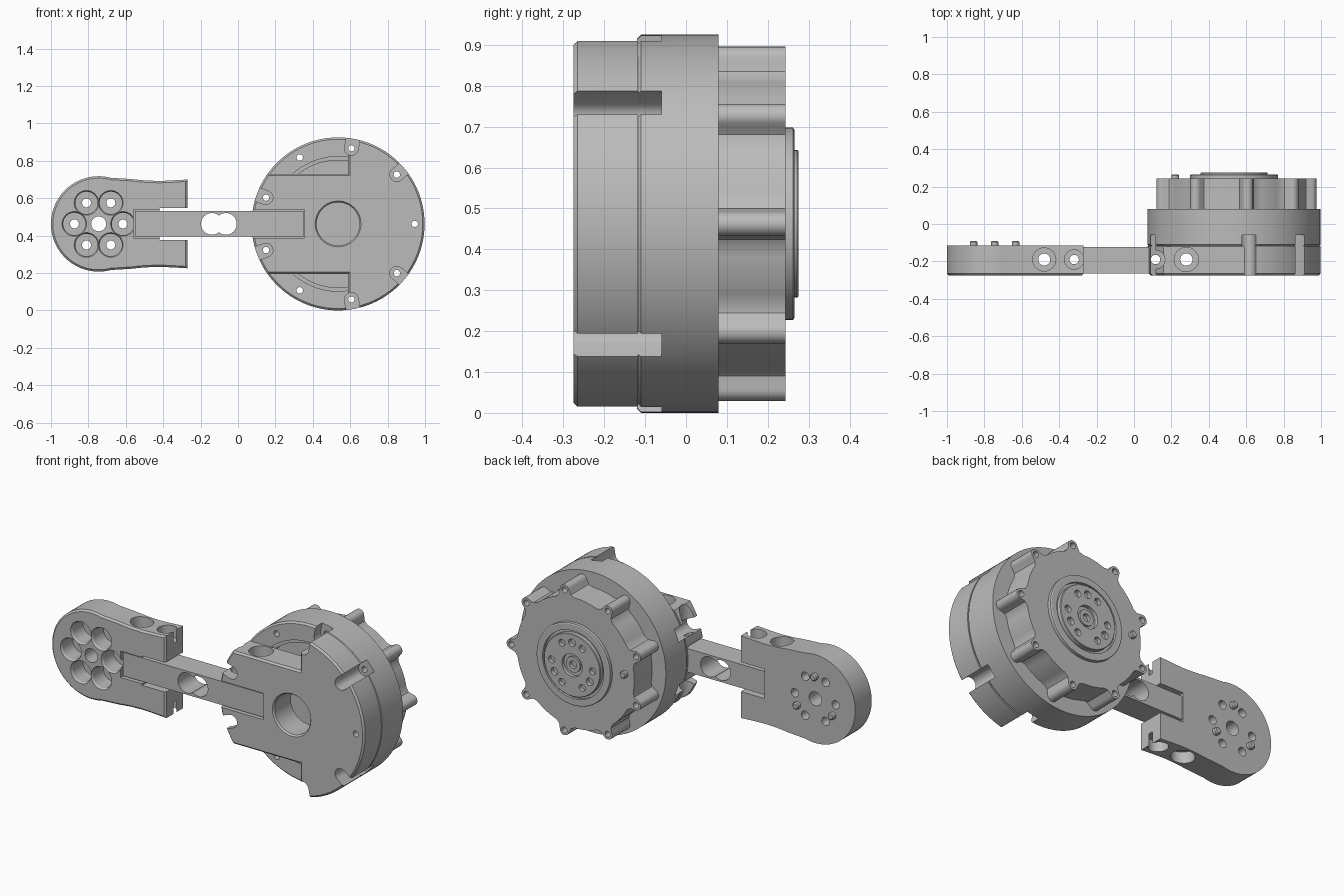
import bpy, bmesh, math
from math import cos, sin, radians, pi
from mathutils import Vector, Matrix

if "Cube" in bpy.data.objects:
    bpy.data.objects.remove(bpy.data.objects["Cube"])

C = 0.4625                      # height of the long axis
HX, PX = 0.535, -0.745          # housing and paddle centres
R = 0.4625                      # housing radius
BOLT = 0.41                     # housing bolt circle
SIDE_Y = -0.19                  # depth of the cross-drilled holes

grey = bpy.data.materials.new("machined_grey")
grey.use_nodes = True
grey.diffuse_color = (0.5, 0.5, 0.5, 1)
grey.node_tree.nodes["Principled BSDF"].inputs["Base Color"].default_value = (0.5, 0.5, 0.5, 1)

parts, cutters = [], []


def finish(bm, name, cutter=False):
    bmesh.ops.recalc_face_normals(bm, faces=bm.faces)
    mesh = bpy.data.meshes.new(name)
    bm.to_mesh(mesh)
    bm.free()
    ob = bpy.data.objects.new(name, mesh)
    bpy.context.scene.collection.objects.link(ob)
    ob.hide_render = cutter
    if cutter:
        cutters.append(ob)
    else:
        mesh.materials.append(grey)
        parts.append(ob)
    return ob


def turned(name, profile, x, z=C, axis="y", n=32, cutter=False):
    """Revolve (radius, distance) pairs; the axis runs along y, or along z at the side hole depth."""
    bm = bmesh.new()
    rings = []
    for r, d in profile:
        ring = []
        for i in range(n):
            a, b = r * cos(2 * pi * i / n), r * sin(2 * pi * i / n)
            co = (x + a, d, z + b) if axis == "y" else (x + a, SIDE_Y + b, z + d)
            ring.append(bm.verts.new(co))
        rings.append(ring)
    for lo, hi in zip(rings, rings[1:]):
        for i in range(n):
            j = (i + 1) % n
            bm.faces.new((lo[i], lo[j], hi[j], hi[i]))
    bm.faces.new(rings[0])
    bm.faces.new(rings[-1])
    return finish(bm, name, cutter)


def prism(name, outline, y0, y1, chamfer=0.0, cutter=False):
    """Extrude an x-z outline along y, with an optional chamfer on the front rim."""
    bm = bmesh.new()
    front = bm.faces.new([bm.verts.new((x, y0, z)) for x, z in outline])
    rim = list(front.edges)
    geo = bmesh.ops.extrude_face_region(bm, geom=[front], use_keep_orig=True)["geom"]
    bmesh.ops.translate(bm, vec=(0, y1 - y0, 0),
                        verts=[v for v in geo if isinstance(v, bmesh.types.BMVert)])
    bmesh.ops.recalc_face_normals(bm, faces=bm.faces)
    if chamfer:
        bmesh.ops.bevel(bm, geom=rim, offset=chamfer, segments=1, affect="EDGES")
    return finish(bm, name, cutter)


def rect(x0, x1, half):
    return [(x0, C - half), (x1, C - half), (x1, C + half), (x0, C + half)]


def arc(cx, r, a0, a1, n):
    return [(cx + r * cos(radians(a0 + (a1 - a0) * i / n)),
             C + r * sin(radians(a0 + (a1 - a0) * i / n))) for i in range(n + 1)]


def polar(cx, r, deg):
    return cx + r * cos(radians(deg)), C + r * sin(radians(deg))


def drill(r, x, z, y0, y1, n=20):
    return turned("drill", [(r, y0), (r, y1)], x, z, n=n, cutter=True)


def cut(target, tools):
    for tool in tools:
        mod = target.modifiers.new("cut", "BOOLEAN")
        mod.operation, mod.solver, mod.object = "DIFFERENCE", "EXACT", tool


# Housing: rear shell with a stepped round pocket
shell = turned("housing_shell", [(0.34, -0.05), (0.34, -0.10), (0.36, -0.10), (0.36, -0.12),
                                 (R - 0.01, -0.12), (R, -0.11), (R, 0.08)], HX, n=96)

# Housing: front plate, full round on one side and flat-sided on the other
flat, step_x = 0.268, 0.588
outline = arc(HX, R, -83.4, 83.4, 48) + [(step_x, C + flat)]
outline += arc(HX, R, 144.6, 215.4, 20) + [(step_x, C - flat)]
plate = prism("housing_front_plate", outline, -0.275, -0.118, 0.01)

# Rear cover with nine bolt bosses
outline = []
for k in range(9):
    a = radians(40 * k)
    local = [(0.385, -0.038)]
    local += [(BOLT + 0.03 * cos(radians(t)), 0.03 * sin(radians(t))) for t in range(-90, 91, 20)]
    local += [(0.385, 0.038)]
    outline += [(HX + u * cos(a) - v * sin(a), C + u * sin(a) + v * cos(a)) for u, v in local]
    outline += arc(HX, 0.375, 40 * k + 9, 40 * k + 31, 6)
cover = prism("rear_cover", outline, 0.075, 0.243)

# Output hub with groove and stepped centre bore
hub = turned("output_hub", [(0.235, 0.235), (0.235, 0.262), (0.23, 0.265), (0.195, 0.265),
                            (0.195, 0.25), (0.18, 0.25), (0.18, 0.272), (0.177, 0.275),
                            (0.065, 0.275), (0.065, 0.255), (0.045, 0.255), (0.045, 0.266),
                            (0.022, 0.266), (0.022, 0.245)], HX, n=64)
turned("cover_pin", [(0.02, 0.23), (0.02, 0.26), (0.015, 0.265)], 0.22, 0.485, n=20)

# Paddle: round head blending into two arms
upper = [(-0.27, 0.70), (-0.35, 0.695), (-0.42, 0.692), (-0.50, 0.695), (-0.58, 0.703)]
lower = [(x, 2 * C - z) for x, z in reversed(upper)]
paddle = prism("paddle", upper + arc(PX, 0.255, 75, 285, 48) + lower, -0.275, -0.115, 0.01)

# Link bar joining paddle and housing
bar = prism("link_bar", rect(-0.55, 0.35, 0.068), -0.265, -0.122)

# Bolt holes all the way through, and open slots around six of them
bolts = [drill(0.017, *polar(HX, BOLT, 40 * k), -0.4, 0.4) for k in range(9)]
slots = []
for k in (1, 2, 4, 5, 7, 8):
    a = radians(40 * k)
    local = [(BOLT + 0.037 * cos(radians(t)), 0.037 * sin(radians(t))) for t in range(90, 271, 15)]
    local += [(0.52, -0.037), (0.52, 0.037)]
    pts = [(HX + u * cos(a) - v * sin(a), C + u * sin(a) + v * cos(a)) for u, v in local]
    slots.append(prism("slot", pts, -0.4, -0.06, cutter=True))

# Cross-drilled, counterbored side holes: x, counterbore radius, bore radius, seat height
side = []
for x, big, small, seat in ((-0.48, 0.062, 0.032, 0.17), (-0.32, 0.052, 0.025, 0.17),
                            (0.115, 0.05, 0.025, 0.16), (0.28, 0.065, 0.033, 0.2)):
    side.append(turned("side_hole", [(big, -0.3), (big, -seat), (small, -seat),
                                     (small, seat), (big, seat), (big, 0.3)],
                       x, axis="z", cutter=True))

centre_bore = turned("centre_bore", [(0.13, -0.285), (0.115, -0.265), (0.115, -0.1)],
                     HX, n=48, cutter=True)
plate_pocket = prism("pocket", rect(0.0, 0.356, 0.076), -0.4, -0.13, cutter=True)
paddle_pocket = prism("pocket", rect(-0.558, -0.2, 0.076), -0.4, -0.13, cutter=True)
paddle_slot = prism("slot", rect(-0.42, -0.2, 0.085), -0.4, 0.0, cutter=True)

# Paddle and hub bolt pattern, with three dowels on the paddle
head_holes = [drill(0.04, PX, C, -0.4, 0.0)]
hub_holes = []
for k in range(6):
    x, z = polar(PX, 0.13, 60 * k)
    head_holes.append(turned("counterbore", [(0.072, -0.285), (0.06, -0.265), (0.06, -0.17),
                                             (0.024, -0.17), (0.024, 0.0)], x, z, cutter=True))
    hub_holes.append(drill(0.02, *polar(HX, 0.13, 60 * k), 0.252, 0.3))
for deg in (90, 210, 330):
    x, z = polar(PX, 0.13, deg)
    turned("paddle_dowel", [(0.02, -0.13), (0.02, -0.096), (0.014, -0.09)], x, z, n=20)
    hub_holes.append(drill(0.022, *polar(HX, 0.13, deg), 0.252, 0.3))

bar_holes = [drill(0.058, x, C, -0.4, 0.0, 40) for x in (-0.14, -0.065)]

cut(shell, slots + bolts)
cut(plate, slots + bolts + side[2:] + [centre_bore, plate_pocket])
cut(cover, bolts)
cut(hub, hub_holes)
cut(paddle, [paddle_pocket, paddle_slot] + head_holes + side[:2])
cut(bar, bar_holes + side)

# Bake the cuts, drop the cutters and shade with sharp edges
graph = bpy.context.evaluated_depsgraph_get()
baked = [(ob, bpy.data.meshes.new_from_object(ob.evaluated_get(graph))) for ob in parts]
for ob, mesh in baked:
    ob.modifiers.clear()
    ob.data = mesh
    mesh.materials.clear()
    mesh.materials.append(grey)
for tool in cutters:
    bpy.data.objects.remove(tool)
bpy.ops.object.select_all(action="DESELECT")
for ob in parts:
    ob.select_set(True)
bpy.context.view_layer.objects.active = parts[0]
bpy.ops.object.shade_smooth_by_angle(angle=radians(30))
